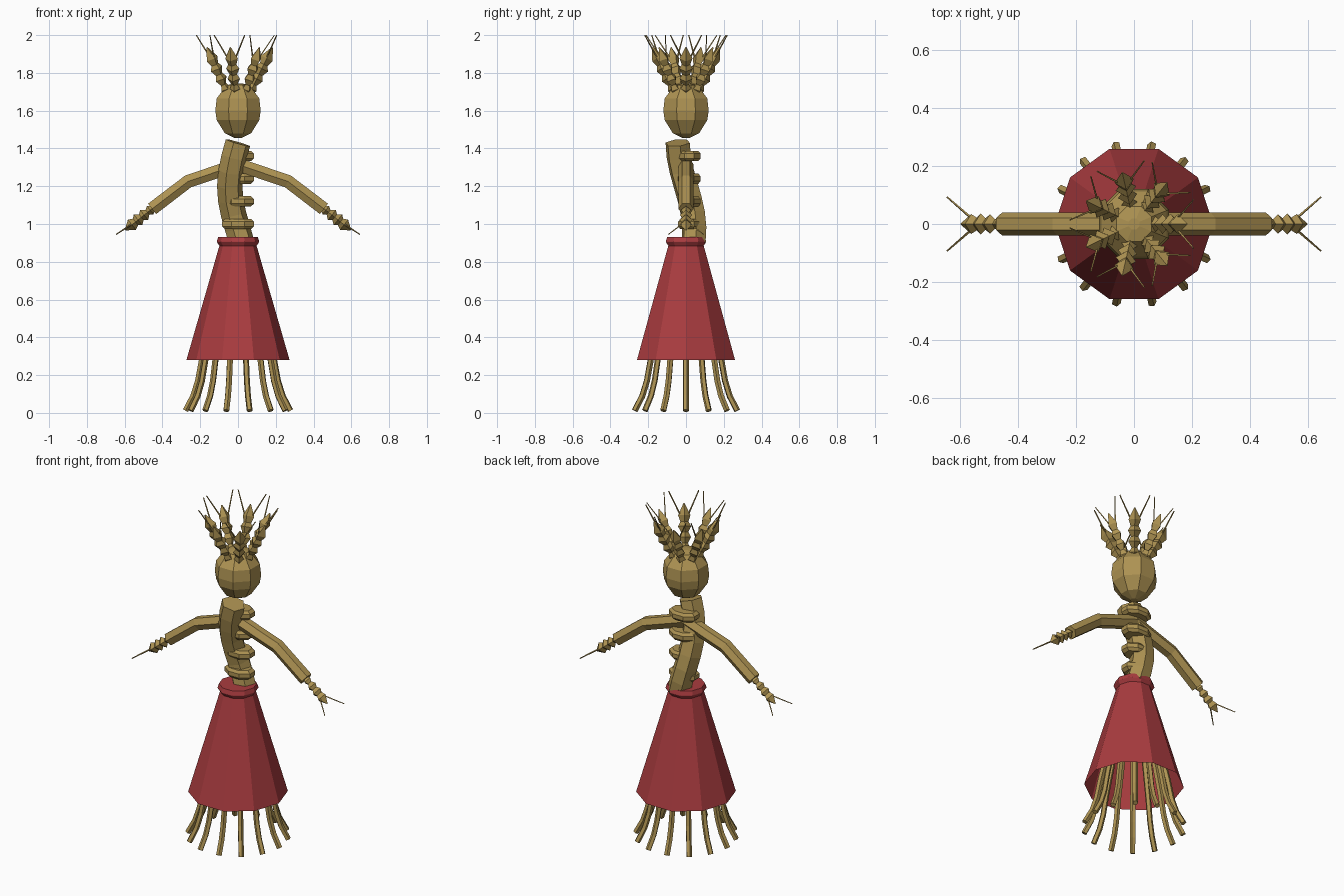
import bpy, bmesh, math
from mathutils import Vector

if "Cube" in bpy.data.objects:
    bpy.data.objects.remove(bpy.data.objects["Cube"])


def material(name, rgb):
    m = bpy.data.materials.new(name)
    m.diffuse_color = (*rgb, 1)
    m.use_nodes = True
    m.node_tree.nodes["Principled BSDF"].inputs["Base Color"].default_value = m.diffuse_color
    return m


STRAW = material("straw", (0.42, 0.29, 0.085))
RED = material("red cloth", (0.40, 0.045, 0.05))


def sweep(name, pts, radii, sides, mat, ref=(0, 1, 0), turn=0.0, caps=True, scale_v=1.0):
    """Flat-sided tube through pts, with one radius per point."""
    pts = [Vector(p) for p in pts]
    if not isinstance(radii, (list, tuple)):
        radii = [radii] * len(pts)
    bm = bmesh.new()
    rings = []
    for i, p in enumerate(pts):
        t = (pts[min(i + 1, len(pts) - 1)] - pts[max(i - 1, 0)]).normalized()
        u = Vector(ref)
        u = (u - t * u.dot(t)).normalized()
        v = t.cross(u) * scale_v
        ring = []
        for k in range(sides):
            a = turn + 2 * math.pi * k / sides
            ring.append(bm.verts.new(p + radii[i] * (math.cos(a) * u + math.sin(a) * v)))
        rings.append(ring)
    for a, b in zip(rings, rings[1:]):
        for k in range(sides):
            j = (k + 1) % sides
            bm.faces.new((a[k], a[j], b[j], b[k]))
    if caps:
        bm.faces.new(rings[0][::-1])
        bm.faces.new(rings[-1])
    me = bpy.data.meshes.new(name)
    bm.to_mesh(me)
    bm.free()
    me.materials.append(mat)
    ob = bpy.data.objects.new(name, me)
    bpy.context.collection.objects.link(ob)
    return ob


def stack(name, profile, sides, mat, x=0, y=0, **kw):
    """Vertical lathe from (radius, z) pairs, first corner on +x."""
    # tiny tangent steps are avoided because every point has its own z
    return sweep(name, [(x, y, z) for r, z in profile], [r for r, z in profile],
                 sides, mat, ref=(1, 0, 0), **kw)


EAR = [(0, .014), (.10, .028), (.20, .016), (.32, .034), (.42, .02),
       (.54, .036), (.63, .022), (.76, .034), (1, .003)]


def wheat_ear(name, base, tip, side, awn_ends, size=1.0):
    """Stacked grains with two thin whiskers."""
    base, tip = Vector(base), Vector(tip)
    sweep(name, [base.lerp(tip, t) for t, r in EAR], [r * size for t, r in EAR],
          4, STRAW, ref=side)
    for k, end in enumerate(awn_ends):
        start = base.lerp(tip, 0.6) + (end - base.lerp(tip, 0.6)) * 0.05
        sweep(f"{name}_whisker_{k}", [start, end], [.005, .003], 4, STRAW, ref=side)


# Skirt and waistband
stack("skirt", [(.273, .28), (.097, .89)], 10, RED, caps=False)
stack("waistband", [(.092, .875), (.112, .905), (.112, .908), (.104, .932), (.088, .932001),
                    (.088, .90)], 10, RED, caps=False)

# Straws hanging below the skirt
for i in range(14):
    a = 2 * math.pi * i / 14
    d = Vector((math.cos(a), math.sin(a), 0))
    path = [(.06, .86), (.188, .30), (.212, .17), (.237, .09), (.278, .012)]
    sweep(f"straw_{i}", [d * r + Vector((0, 0, z)) for r, z in path], .016, 5, STRAW,
          ref=(-d.y, d.x, 0))

# Twisted body strand
body = []
for i in range(8):
    z = .90 + .53 * i / 7
    a = math.radians(180 + (z - 1.2) * 390)
    body.append((.044 * math.cos(a), .044 * math.sin(a), z))
sweep("body_strand", body, .068, 6, STRAW, ref=(1, 0, 0), turn=math.radians(10))

# Bindings up the body
for i in range(4):
    z = 1.0 + .12 * i
    stack(f"binding_{i}", [(.074, z - .027), (.092, z - .012), (.092, z + .012), (.074, z + .027)],
          8, STRAW, y=.018, scale_v=.70, turn=math.pi / 8)

# Head
stack("head", [(.02, 1.455), (.075, 1.48), (.122, 1.55), (.13, 1.60), (.122, 1.665),
               (.065, 1.735), (.02, 1.745)], 8, STRAW, turn=math.pi / 8)

# Arms with wheat-ear hands
for s, label in ((1, "right"), (-1, "left")):
    sweep(f"{label}_arm", [(0, 0, 1.315), (s * .265, 0, 1.225), (s * .455, 0, 1.08)],
          .040, 6, STRAW)
    wheat_ear(f"{label}_hand", (s * .45, 0, 1.085), (s * .597, 0, .968), (0, 1, 0),
              [Vector((s * .645, y, .945)) for y in (-.093, .093)])

# Crown of seven wheat ears
for i in range(7):
    a = 2 * math.pi * i / 7
    d = Vector((math.cos(a), math.sin(a), 0))
    side = Vector((-d.y, d.x, 0))
    up = Vector((0, 0, 1))
    wheat_ear(f"crown_ear_{i}", d * .06 + up * 1.69, d * .182 + up * 1.935, side,
              [d * .205 + side * s * .083 + up * 2.0 for s in (-1, 1)])
